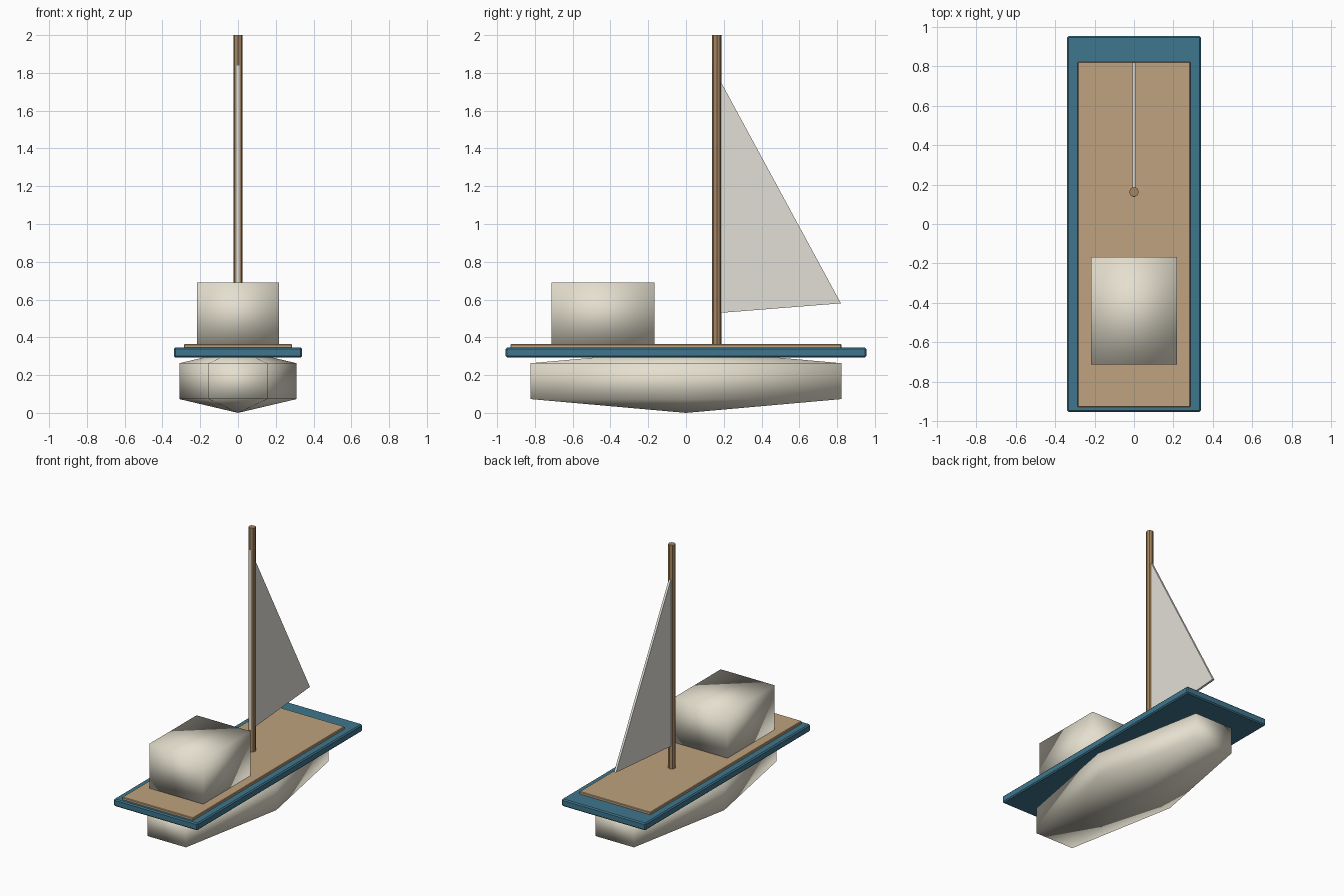
import bpy, bmesh, math

if "Cube" in bpy.data.objects:
    bpy.data.objects.remove(bpy.data.objects["Cube"])


def material(name, rgb):
    m = bpy.data.materials.new(name)
    m.diffuse_color = (*rgb, 1)
    m.use_nodes = True
    m.node_tree.nodes["Principled BSDF"].inputs["Base Color"].default_value = m.diffuse_color
    return m


CREAM = material("cream", (0.78, 0.74, 0.62))
BLUE = material("blue", (0.05, 0.18, 0.27))
DECK = material("deck_wood", (0.52, 0.36, 0.21))
MAST = material("mast_wood", (0.38, 0.24, 0.12))
CLOTH = material("cloth", (0.76, 0.74, 0.68))


def finish(name, bm, mat, smooth=False):
    bmesh.ops.recalc_face_normals(bm, faces=bm.faces)
    for f in bm.faces:
        f.smooth = smooth
    mesh = bpy.data.meshes.new(name)
    bm.to_mesh(mesh)
    bm.free()
    mesh.materials.append(mat)
    obj = bpy.data.objects.new(name, mesh)
    bpy.context.collection.objects.link(obj)
    return obj


def box(name, lo, hi, mat, smooth=False, bevel=0):
    bm = bmesh.new()
    bmesh.ops.create_cube(bm, size=1)
    for v in bm.verts:
        v.co = [(a + b) / 2 + c * (b - a) for a, b, c in zip(lo, hi, v.co)]
    obj = finish(name, bm, mat, smooth)
    if bevel:
        mod = obj.modifiers.new("edge", 'BEVEL')
        mod.width = bevel
        mod.segments = 1
    return obj


# Hull: six-sided, smooth, with a pointed bottom and top
bm = bmesh.new()
rings = []
for z in (0.073, 0.263):
    rings.append([bm.verts.new((0.31 * math.cos(i * math.pi / 3),
                                0.95 * math.sin(i * math.pi / 3), z))
                  for i in range(6)])
keel, crown = bm.verts.new((0, 0, 0)), bm.verts.new((0, 0, 0.336))
for i in range(6):
    j = (i + 1) % 6
    bm.faces.new((rings[0][i], rings[0][j], rings[1][j], rings[1][i]))
    bm.faces.new((keel, rings[0][j], rings[0][i]))
    bm.faces.new((crown, rings[1][i], rings[1][j]))
finish("hull", bm, CREAM, True)

# Gunwale slab, deck and cabin
box("gunwale", (-0.34, -0.955, 0.293), (0.34, 0.955, 0.346), BLUE, bevel=0.008)
box("deck", (-0.287, -0.93, 0.335), (0.287, 0.823, 0.364), DECK, bevel=0.004)
box("cabin", (-0.218, -0.713, 0.355), (0.218, -0.167, 0.689), CREAM, True)

# Mast
bm = bmesh.new()
bmesh.ops.create_cone(bm, cap_ends=True, segments=8, radius1=0.025,
                      radius2=0.025, depth=1.65)
bmesh.ops.translate(bm, verts=bm.verts, vec=(0, 0.163, 1.175))
mast = finish("mast", bm, MAST)

# Sail: thin triangle running through the mast
bm = bmesh.new()
sides = [[bm.verts.new((x, y, z)) for y, z in
          ((0.137, 0.526), (0.82, 0.58), (0.137, 1.84))] for x in (-0.008, 0.008)]
for s in sides:
    bm.faces.new(s)
for i in range(3):
    j = (i + 1) % 3
    bm.faces.new((sides[0][i], sides[0][j], sides[1][j], sides[1][i]))
finish("sail", bm, CLOTH)
